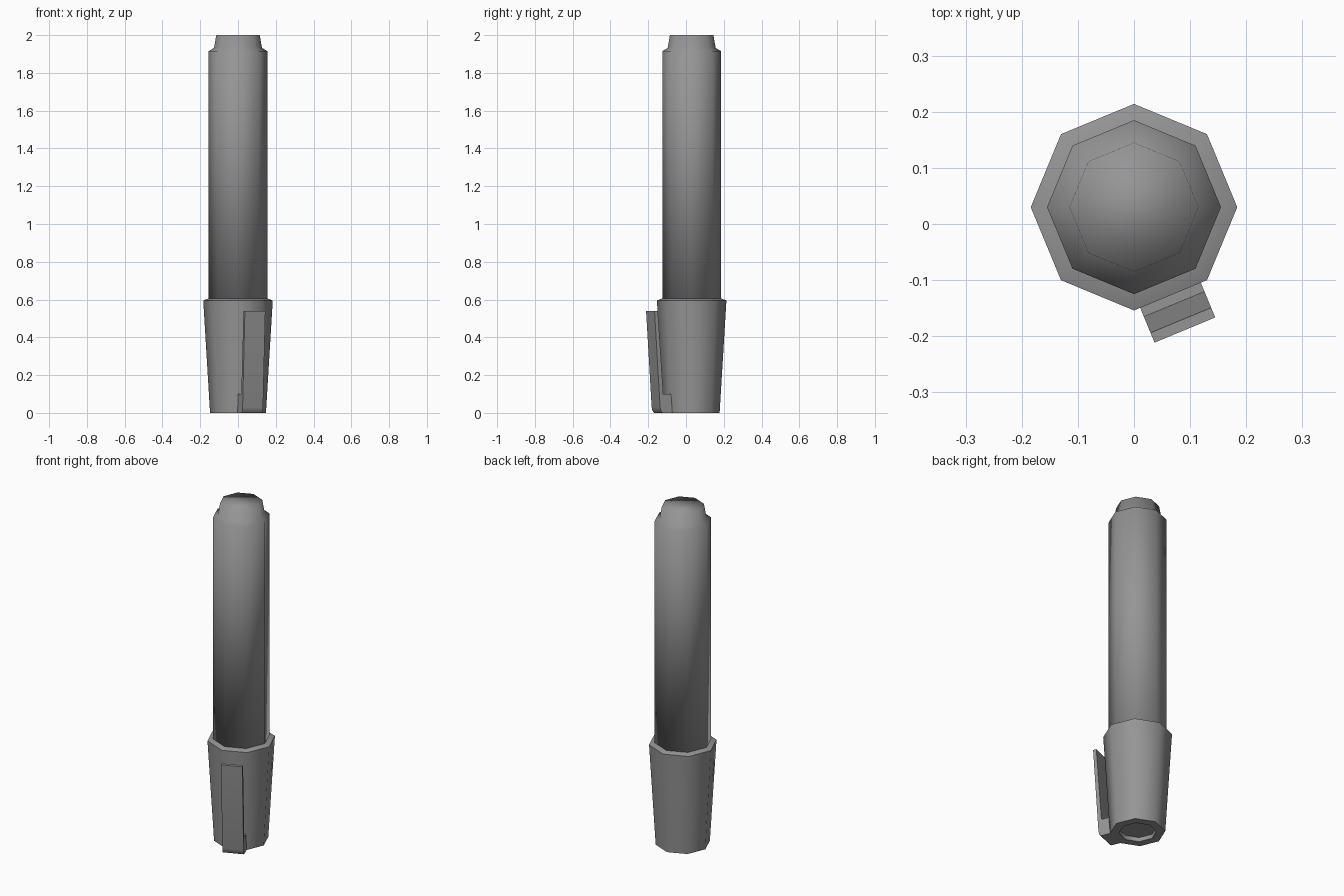
import bpy, bmesh, math
from mathutils import Vector

if "Cube" in bpy.data.objects:
    bpy.data.objects.remove(bpy.data.objects["Cube"])

SIDES = 8
AXIS = Vector((0, 0.03, 0))

grey = bpy.data.materials.new("mid grey plastic")
grey.use_nodes = True
colour = (0.3, 0.3, 0.3, 1)
grey.diffuse_color = colour
grey.node_tree.nodes["Principled BSDF"].inputs["Base Color"].default_value = colour


def finish(name, bm):
    bmesh.ops.recalc_face_normals(bm, faces=bm.faces[:])
    mesh = bpy.data.meshes.new(name)
    bm.to_mesh(mesh)
    bm.free()
    mesh.materials.append(grey)
    obj = bpy.data.objects.new(name, mesh)
    bpy.context.collection.objects.link(obj)
    return obj


def turned(name, profile):
    """Eight-sided solid from (radius, height) rings, closed at both ends."""
    bm = bmesh.new()
    rings = []
    for r, z in profile:
        angles = [math.tau * i / SIDES for i in range(SIDES)]
        rings.append([bm.verts.new(AXIS + Vector((r * math.cos(a), r * math.sin(a), z)))
                      for a in angles])
    for low, high in zip(rings, rings[1:]):
        for i in range(SIDES):
            j = (i + 1) % SIDES
            bm.faces.new((low[i], low[j], high[j], high[i]))
    bm.faces.new(rings[0])
    bm.faces.new(rings[-1])
    return finish(name, bm)


def smooth(obj, angle):
    bpy.ops.object.select_all(action='DESELECT')
    obj.select_set(True)
    bpy.context.view_layer.objects.active = obj
    bpy.ops.object.shade_smooth_by_angle(angle=math.radians(angle))


# Barrel with a sloped shoulder and a stubby end plug, softly shaded throughout
barrel = turned("barrel", [(0.155, 0.59), (0.155, 1.915), (0.127, 1.932), (0.115, 2.0)])
smooth(barrel, 180)

# Tapered cap with a recess in its closed end
cap = turned("cap", [(0.1, 0.025), (0.1, 0), (0.148, 0), (0.184, 0.595), (0.152, 0.607)])
smooth(cap, 50)

# Pocket clip: side profile of (distance from axis, height), extruded sideways
clip_profile = [(0.12, 0), (0.19, 0), (0.2, 0.01), (0.205, 0.03), (0.237, 0.54),
                (0.218, 0.54), (0.187, 0.1), (0.12, 0.1)]
facing = math.radians(-67.5)
outward = Vector((math.cos(facing), math.sin(facing), 0))
sideways = Vector((-outward.y, outward.x, 0))
half_width = 0.0585

bm = bmesh.new()
outline = [bm.verts.new(AXIS + outward * r + Vector((0, 0, z)) - sideways * half_width)
           for r, z in clip_profile]
face = bm.faces.new(outline)
extruded = bmesh.ops.extrude_face_region(bm, geom=[face], use_keep_orig=True)
moved = [v for v in extruded["geom"] if isinstance(v, bmesh.types.BMVert)]
bmesh.ops.translate(bm, verts=moved, vec=sideways * 2 * half_width)
clip = finish("pocket_clip", bm)
smooth(clip, 40)
